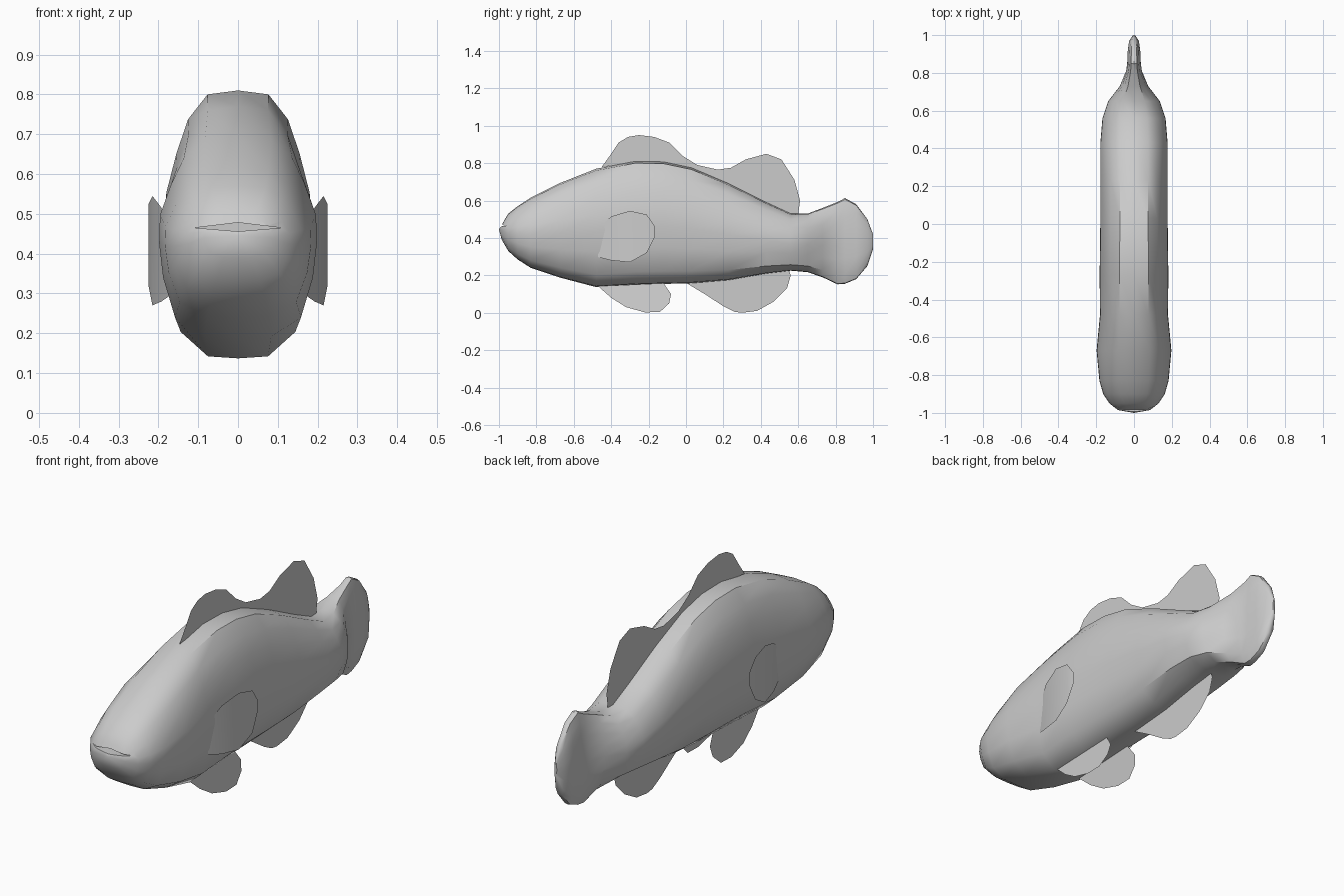
import bpy, bmesh
from math import radians


def make_object(name, verts, faces, angle=40):
    me = bpy.data.meshes.new(name)
    me.from_pydata(verts, [], faces)
    bm = bmesh.new()
    bm.from_mesh(me)
    bmesh.ops.recalc_face_normals(bm, faces=bm.faces)
    bm.to_mesh(me)
    bm.free()
    ob = bpy.data.objects.new(name, me)
    bpy.context.collection.objects.link(ob)
    smooth(ob, angle)
    return ob


def smooth(ob, angle):
    bpy.ops.object.select_all(action='DESELECT')
    ob.select_set(True)
    bpy.context.view_layer.objects.active = ob
    bpy.ops.object.shade_smooth_by_angle(angle=radians(angle))


# Body stations: y, bottom z, top z, half width
stations = [
    (-0.985, 0.39, 0.495, 0.085), (-0.95, 0.33, 0.53, 0.13), (-0.90, 0.285, 0.57, 0.163),
    (-0.83, 0.24, 0.615, 0.183), (-0.67, 0.187, 0.695, 0.198), (-0.48, 0.137, 0.77, 0.18),
    (-0.27, 0.15, 0.81, 0.182), (-0.12, 0.154, 0.807, 0.18), (0.03, 0.158, 0.775, 0.178),
    (0.23, 0.175, 0.69, 0.178), (0.43, 0.21, 0.59, 0.178), (0.56, 0.225, 0.53, 0.167),
    (0.65, 0.217, 0.53, 0.137), (0.73, 0.19, 0.56, 0.075), (0.81, 0.152, 0.592, 0.042),
    (0.85, 0.155, 0.613, 0.036), (0.91, 0.18, 0.58, 0.034), (0.97, 0.25, 0.50, 0.026),
    (1.0, 0.34, 0.42, 0.006)]
# Half cross-section: width fraction, height fraction
section = [(0, 0), (0.42, 0.008), (0.80, 0.105), (0.95, 0.30), (1.0, 0.47),
           (0.99, 0.61), (0.85, 0.76), (0.69, 0.89), (0.42, 0.985), (0, 1)]
ring = section + [(-u, v) for u, v in section[-2:0:-1]]
n = len(ring)
verts, faces = [], []
for i, (y, lo, hi, w) in enumerate(stations):
    for u, v in ring:
        z = lo + v * (hi - lo)
        dy = 0
        if i == 0:  # receding upper lip
            dy = max(0, z - 0.46) * 0.4
        verts.append((u * w, y + dy, z))
for i in range(len(stations) - 1):
    for k in range(n):
        a, b = i * n + k, i * n + (k + 1) % n
        faces.append((a, b, b + n, a + n))
verts.append((0, -1.0, 0.445))
faces += [(len(verts) - 1, (k + 1) % n, k) for k in range(n)]
faces.append(tuple(range((len(stations) - 1) * n, len(stations) * n)))
body = make_object("body", verts, faces)

# Mouth slit
lens = [(-0.108, 0.465), (0, 0.478), (0.108, 0.465), (0, 0.456)]
mv = [(x, y, z) for y in (-1.1, -0.945) for x, z in lens]
mf = [(0, 1, 2, 3), (7, 6, 5, 4)] + [(k, (k + 1) % 4, (k + 1) % 4 + 4, k + 4) for k in range(4)]
cutter = make_object("mouth_cutter", mv, mf)
cutter.hide_render = True
mod = body.modifiers.new("mouth", 'BOOLEAN')
mod.operation = 'DIFFERENCE'
mod.object = cutter
mod.solver = 'EXACT'
bpy.context.view_layer.objects.active = body
bpy.ops.object.modifier_apply(modifier=mod.name)
bpy.data.objects.remove(cutter)
smooth(body, 40)


# Flat fins from side outlines
def sheet(name, outline, x_of_z):
    return make_object(name, [(x_of_z(z), y, z) for y, z in outline], [tuple(range(len(outline)))])


sheet("dorsal_fin", [
    (-0.45, 0.78), (-0.40, 0.85), (-0.36, 0.91), (-0.31, 0.94), (-0.25, 0.95), (-0.17, 0.94),
    (-0.09, 0.91), (-0.02, 0.84), (0.06, 0.79), (0.17, 0.765), (0.24, 0.775), (0.32, 0.82),
    (0.43, 0.85), (0.51, 0.82), (0.58, 0.71), (0.61, 0.60), (0.60, 0.53), (0.55, 0.52),
    (0.43, 0.58), (0.23, 0.68), (0.03, 0.765), (-0.12, 0.80), (-0.27, 0.80)], lambda z: 0)
sheet("anal_fin", [
    (0.0, 0.16), (0.10, 0.10), (0.20, 0.035), (0.26, 0.005), (0.30, 0), (0.38, 0.01),
    (0.47, 0.06), (0.54, 0.13), (0.56, 0.20), (0.55, 0.228), (0.43, 0.215), (0.23, 0.18)],
    lambda z: 0)

# Paired fins
pectoral = [(-0.47, 0.297, 0.45, 0.168), (-0.40, 0.28, 0.515, 0.192), (-0.30, 0.27, 0.545, 0.215),
            (-0.21, 0.32, 0.525, 0.225), (-0.165, 0.41, 0.46, 0.222)]
for side, s in (("left", 1), ("right", -1)):
    sheet("pelvic_fin_" + side, [
        (-0.47, 0.142), (-0.40, 0.08), (-0.32, 0.03), (-0.22, 0.002), (-0.14, 0.004),
        (-0.09, 0.05), (-0.08, 0.10), (-0.12, 0.158)], lambda z: s * (0.09 - 0.18 * z))
    pv = [(s * x, y, z) for y, lo, hi, x in pectoral for z in (lo, hi)]
    make_object("pectoral_fin_" + side, pv,
                [(2 * i, 2 * i + 1, 2 * i + 3, 2 * i + 2) for i in range(4)])
